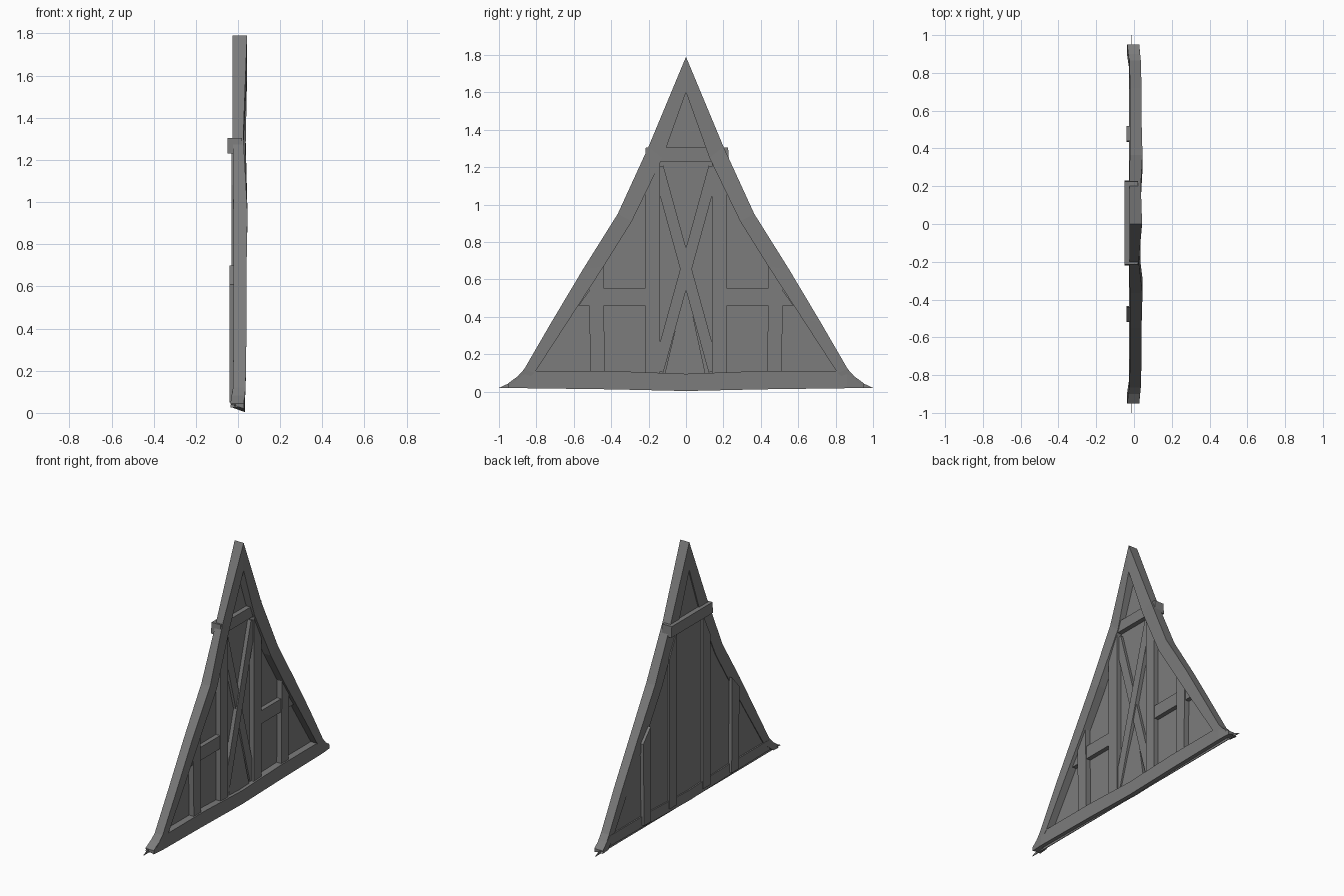
import bpy, bmesh, math
from mathutils import Vector

cube = bpy.data.objects.get("Cube")
if cube:
    bpy.data.objects.remove(cube, do_unlink=True)

wood = bpy.data.materials.new("weathered_grey")
wood.use_nodes = True
grey = (0.2, 0.2, 0.2, 1)
wood.diffuse_color = grey
wood.node_tree.nodes["Principled BSDF"].inputs["Base Color"].default_value = grey


def loft(name, rings):
    """Skin a closed solid through rings of matching corner points."""
    bm = bmesh.new()
    loops = [[bm.verts.new(p) for p in ring] for ring in rings]
    n = len(loops[0])
    for a, b in zip(loops, loops[1:]):
        for i in range(n):
            j = (i + 1) % n
            bm.faces.new((a[i], a[j], b[j], b[i]))
    bm.faces.new(loops[0])
    bm.faces.new(loops[-1][::-1])
    bmesh.ops.recalc_face_normals(bm, faces=bm.faces)
    mesh = bpy.data.meshes.new(name)
    bm.to_mesh(mesh)
    bm.free()
    mesh.materials.append(wood)
    obj = bpy.data.objects.new(name, mesh)
    bpy.context.collection.objects.link(obj)
    return obj


def plate(name, outline, x0, x1):
    """Extrude a (y, z) outline through the wall thickness."""
    return loft(name, [[(x, y, z) for y, z in outline] for x in (x0, x1)])


def brace(name, start, end, width, x0, x1):
    a, b = Vector(start), Vector(end)
    d = (b - a).normalized()
    side = Vector((-d.y, d.x)) * width / 2
    plate(name, [a + side, b + side, b - side, a - side], x0, x1)


# Rafter stations: outer y, z, inner y, z, back x, front x
rafter = [
    (0, 1.79, 0, 1.60, -.025, .043),
    (.20, 1.31, .125, 1.25, -.025, .036),
    (.365, .95, .29, .91, -.022, .045),
    (.55, .655, .44, .67, -.022, .040),
    (.72, .37, .625, .385, -.021, .040),
    (.865, .12, .81, .10, -.024, .036),
    (.95, .025, .89, .03, -.036, .028),
]

for s, tag in ((1, "back"), (-1, "front")):
    # Bowed rafter
    rings = []
    for i, (yo, zo, yi, zi, x0, x1) in enumerate(rafter):
        if s < 0 and i == 1:
            x1 = .025
        rings.append([(x0, s * yo, zo), (x1, s * yo, zo),
                      (x1, s * yi, zi), (x0, s * yi, zi)])
    loft(tag + "_rafter", rings)

    # Posts with tops cut to the roof slope
    plate(tag + "_inner_post", [(s * .14, .05), (s * .22, .05),
                                (s * .22, 1.08), (s * .14, 1.24)], -.031, .022)
    plate(tag + "_outer_post", [(s * .435, .05), (s * .51, .05),
                                (s * .52, .61), (s * .44, .70)], -.041, .024)

    # Mid rail
    plate(tag + "_rail", [(s * .2, .46), (s * .575, .46),
                          (s * .51, .55), (s * .2, .55)], -.012, .018)

# Sill beam with a canted underside
sill = []
for y, low, top in ((-.95, .02, .045), (-.86, .018, .11), (-.4, .012, .11),
                    (0, .003, .095), (.4, .012, .11), (.86, .018, .11), (.95, .02, .045)):
    back = -.036 if abs(y) > .9 else -.026
    front = .028 if abs(y) > .9 else .034
    sill.append([(back, y, low + .022), (front, y, low), (front, y, top), (back, y, top)])
loft("sill_beam", sill)

# Wall panel following the rafters, with pointed lower corners
edge = [(yo * .98, zo - .03) for yo, zo, *_ in rafter[1:-1]] + [(1.0, .02)]
outline = [(0, 1.72)] + edge + [(-y, z) for y, z in reversed(edge)]
plate("wall_panel", outline, -.017, -.012)

# Collar beam
plate("collar_beam", [(-.22, 1.23), (.23, 1.23), (.225, 1.305), (-.215, 1.305)], -.05, .02)

# Crossed braces
brace("cross_brace_over", (.15, 1.20), (-.15, .11), .06, -.014, .014)
brace("cross_brace_under", (-.15, 1.20), (.15, .11), .06, -.014, .006)

# Tilted board below the crossing
loft("tilted_board", [
    [(-.014, -.01, .53), (-.010, -.01, .53), (.012, -.115, .09), (-.014, -.115, .09)],
    [(-.014, .01, .53), (-.010, .01, .53), (.012, .105, .09), (-.014, .105, .09)],
])
